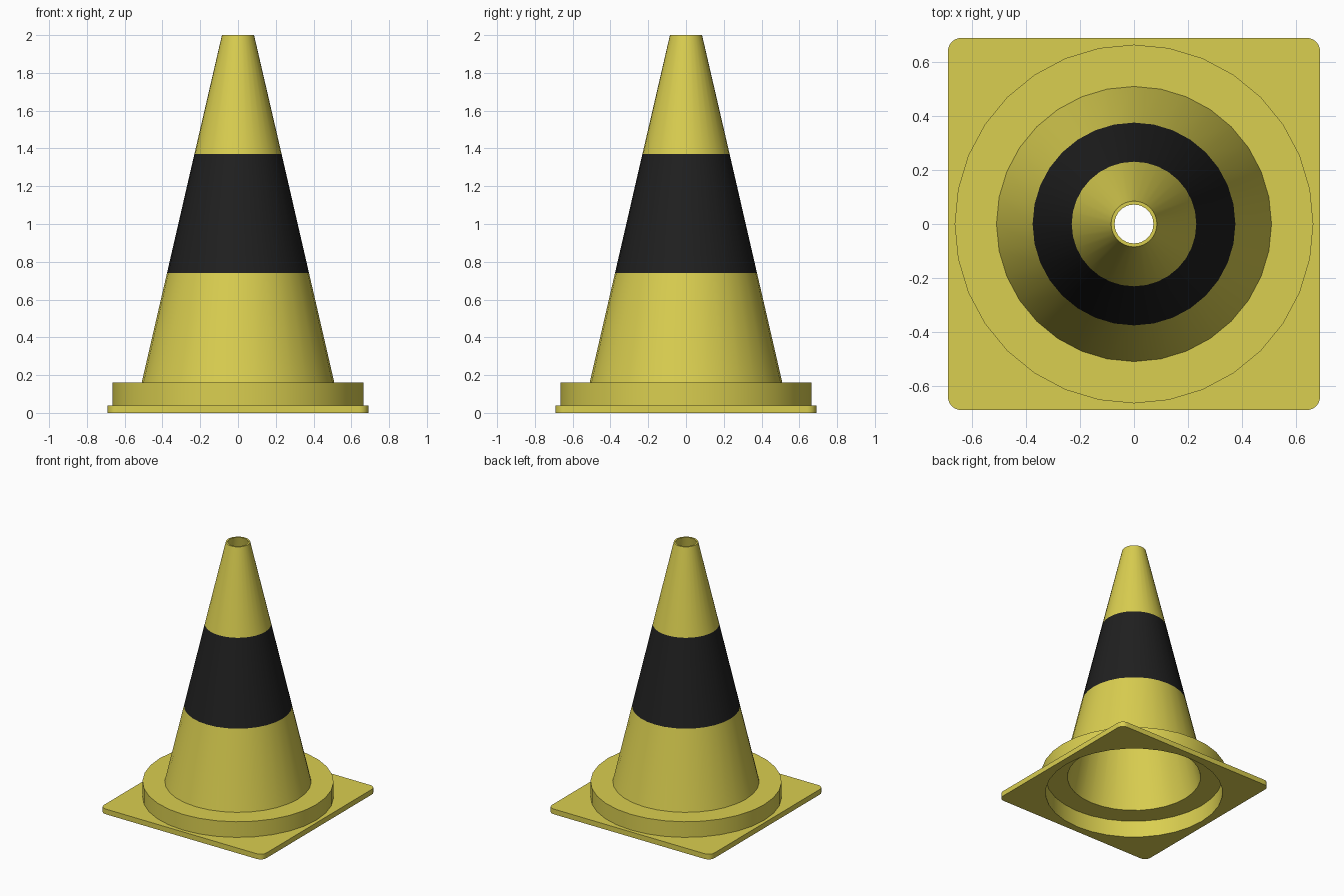
import bpy, bmesh
from math import cos, sin, pi

if "Cube" in bpy.data.objects:
    bpy.data.objects.remove(bpy.data.objects["Cube"])

SIDES = 32


def material(name, color):
    m = bpy.data.materials.new(name)
    m.diffuse_color = (*color, 1)
    m.use_nodes = True
    m.node_tree.nodes["Principled BSDF"].inputs["Base Color"].default_value = m.diffuse_color
    return m


yellow = material("yellow", (0.70, 0.62, 0.08))
black = material("black", (0.014, 0.014, 0.014))


def finish(name, bm, mats):
    bmesh.ops.recalc_face_normals(bm, faces=bm.faces)
    mesh = bpy.data.meshes.new(name)
    bm.to_mesh(mesh)
    bm.free()
    for m in mats:
        mesh.materials.append(m)
    ob = bpy.data.objects.new(name, mesh)
    bpy.context.collection.objects.link(ob)
    bpy.ops.object.select_all(action='DESELECT')
    ob.select_set(True)
    bpy.context.view_layer.objects.active = ob
    bpy.ops.object.shade_smooth_by_angle(angle=pi / 6)
    return ob


def bridge(bm, a, b, mat=0):
    for i in range(len(a)):
        j = (i + 1) % len(a)
        bm.faces.new((a[i], a[j], b[j], b[i])).material_index = mat


def circle(bm, r, z):
    return [bm.verts.new((r * cos(2 * pi * i / SIDES), r * sin(2 * pi * i / SIDES), z))
            for i in range(SIDES)]


def rounded_square(bm, half, radius, z):
    n = SIDES // 4
    pts = []
    for q, (sx, sy) in enumerate(((1, 1), (-1, 1), (-1, -1), (1, -1))):
        for k in range(n):
            a = pi / 2 * (q + k / (n - 1))
            pts.append(bm.verts.new((sx * (half - radius) + radius * cos(a),
                                     sy * (half - radius) + radius * sin(a), z)))
    return pts


# Square base plate with rounded corners and a round opening
bm = bmesh.new()
loops = [circle(bm, 0.635, 0), rounded_square(bm, 0.69, 0.05, 0),
         rounded_square(bm, 0.69, 0.05, 0.04), circle(bm, 0.635, 0.04)]
for i in range(4):
    bridge(bm, loops[i], loops[(i + 1) % 4])
finish("base_plate", bm, [yellow])

# Hollow collar and cone: outside going up, then inside going down
profile = [(0.665, 0.04), (0.665, 0.16), (0.51, 0.16), (0.376, 0.74), (0.231, 1.37),
           (0.085, 2.0), (0.072, 2.0), (0.478, 0.13), (0.635, 0.13), (0.635, 0.04)]
bm = bmesh.new()
rings = [circle(bm, r, z) for r, z in profile]
for i in range(len(rings) - 1):
    bridge(bm, rings[i], rings[i + 1], 1 if i == 3 else 0)   # segment 3 is the dark band
finish("cone_body", bm, [yellow, black])
